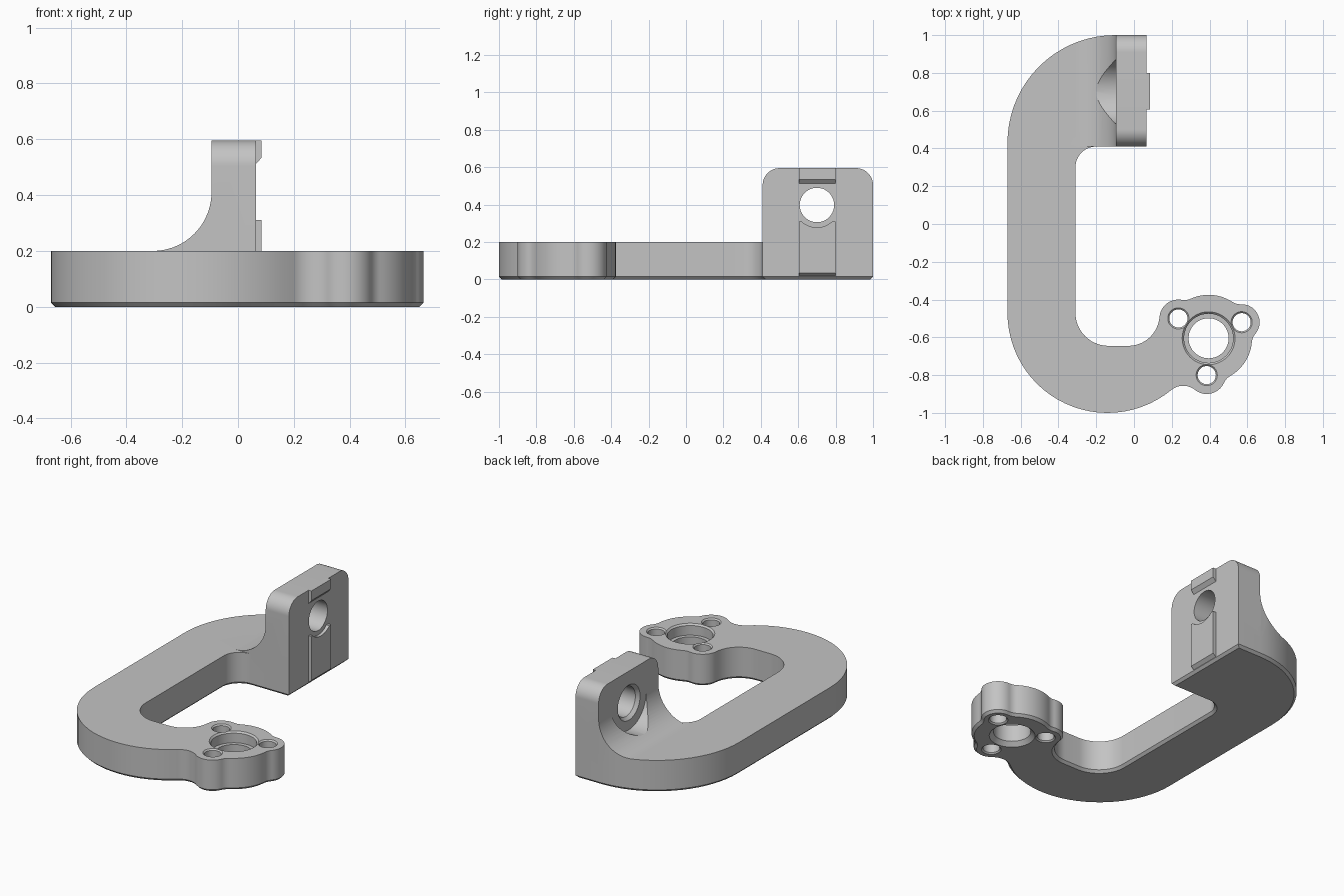
import bpy, bmesh
from math import atan2, ceil, cos, pi, radians, sin, tau
from mathutils import Vector

if "Cube" in bpy.data.objects:
    bpy.data.objects.remove(bpy.data.objects["Cube"])

GREY = (0.55, 0.55, 0.55, 1)
metal = bpy.data.materials.new("plain_grey")
metal.use_nodes = True
metal.diffuse_color = GREY
metal.node_tree.nodes["Principled BSDF"].inputs["Base Color"].default_value = GREY


def loft(name, rings):
    """Closed solid through equal-length rings, capped at both ends."""
    bm = bmesh.new()
    loops = [[bm.verts.new(p) for p in ring] for ring in rings]
    n = len(loops[0])
    for a, b in zip(loops, loops[1:]):
        for i in range(n):
            j = (i + 1) % n
            bm.faces.new((a[i], a[j], b[j], b[i]))
    bm.faces.new(loops[0])
    bm.faces.new(loops[-1])
    bmesh.ops.recalc_face_normals(bm, faces=bm.faces)
    mesh = bpy.data.meshes.new(name)
    bm.to_mesh(mesh)
    bm.free()
    mesh.materials.append(metal)
    obj = bpy.data.objects.new(name, mesh)
    bpy.context.collection.objects.link(obj)
    return obj


def lathe(profile, centre, axis):
    """Round cutter: (radius, height) steps along the z or x axis."""
    steps = [i * tau / 48 for i in range(48)]
    u, v = centre
    if axis == "z":
        return loft("cutter", [[(u + r * cos(t), v + r * sin(t), h) for t in steps]
                               for r, h in profile])
    return loft("cutter", [[(h, u + r * cos(t), v + r * sin(t)) for t in steps]
                           for r, h in profile])


def combine(obj, other, operation):
    other.hide_render = True
    mod = obj.modifiers.new(operation.title(), "BOOLEAN")
    mod.operation, mod.object, mod.solver = operation, other, "EXACT"
    bpy.context.view_layer.objects.active = obj
    bpy.ops.object.modifier_apply(modifier=mod.name)
    bpy.data.objects.remove(other)


def arc(c, r, start, end, ccw=True):
    sweep = (end - start) % tau if ccw else -((start - end) % tau)
    n = max(2, ceil(abs(sweep) / radians(5)))
    return [Vector((c[0] + r * cos(start + sweep * i / n),
                    c[1] + r * sin(start + sweep * i / n))) for i in range(n + 1)]


def angle(v):
    return atan2(v.y, v.x)


def blend_centre(a, ra, b, rb, rf):
    """Centre of the hollow fillet on the right of the line from a to b."""
    d = b - a
    p, q = ra + rf, rb + rf
    along = (p * p + d.length_squared - q * q) / (2 * d.length)
    side = (p * p - along * along) ** 0.5
    d.normalize()
    return a + d * along + Vector((d.y, -d.x)) * side


def arm_outline():
    low, hub, inner = Vector((-.14, -.47)), Vector((.395, -.605)), Vector((-.03, -.48))
    left_lobe = Vector((.235, -.5))
    chain = [(low, .53), (Vector((.385, -.8)), .1), (hub, .23),
             (Vector((.57, -.52)), .095), (hub, .23), (left_lobe, .1)]
    pts = [Vector((.065, 1))] + arc((-.1, .43), .57, pi / 2, pi)
    start = pi
    # Lower bend and lobed end, joined with hollow fillets
    for (a, ra), (b, rb) in zip(chain, chain[1:]):
        rf = .1 if a is low else .08
        f = blend_centre(a, ra, b, rb, rf)
        pts += arc(a, ra, start, angle(f - a))
        pts += arc(f, rf, angle(a - f), angle(b - f), False)
        start = angle(f - b)
    pts += arc(left_lobe, .1, start, angle(inner - left_lobe))
    # Inner edge of the C shape
    pts += arc(inner, .165, angle(left_lobe - inner), -pi / 2, False)
    pts += arc((-.135, -.47), .175, -pi / 2, -pi, False)
    pts += arc((-.2, .3), .11, pi, pi / 2, False)
    pts.append(Vector((.065, .41)))
    clean = []
    for p in pts:
        if not clean or (p - clean[-1]).length > .003:
            clean.append(p)
    return clean


def inset(pts, amount):
    out = []
    for i, p in enumerate(pts):
        d0 = (p - pts[i - 1]).normalized()
        d1 = (pts[(i + 1) % len(pts)] - p).normalized()
        n0, n1 = Vector((-d0.y, d0.x)), Vector((-d1.y, d1.x))
        out.append(p + (n0 + n1) * amount / (1 + n0.dot(n1)))
    return out


def at_z(pts, z):
    return [(p.x, p.y, z) for p in pts]


def along_y(name, profile, y0, y1):
    return loft(name, [[(x, y, z) for x, z in profile] for y in (y0, y1)])


# Flat C-shaped arm with a chamfered underside
outline = arm_outline()
arm = loft("bracket_arm", [at_z(inset(outline, .015), 0), at_z(outline, .015),
                           at_z(outline, .2)])

# Upright mounting block with a curved foot and rounded top corners
foot = [tuple(p) for p in arc((-.305, .41), .21, -pi / 2, 0)]
upright = along_y("upright", [(-.305, .1), *foot, (-.095, .7), (.2, .7), (.2, .1)], .3, 1.1)
corners = arc((.91, .505), .09, 0, pi / 2) + arc((.5, .505), .09, pi / 2, pi)
side = [(1, .05), *[tuple(p) for p in corners], (.41, .05)]
combine(upright, loft("side_shape", [[(x, y, z) for y, z in side] for x in (-.6, .3)]), "INTERSECT")
combine(upright, loft("plan_shape", [at_z(outline, .03), at_z(outline, .8)]), "INTERSECT")
combine(arm, upright, "UNION")

# Scoop and cross hole through the upright
HOLE = (.7, .398)
combine(arm, lathe([(.17, -.5), (.17, -.095)], HOLE, "x"), "DIFFERENCE")
combine(arm, lathe([(.125, -.11), (.11, -.095), (.092, -.075), (.092, .2)], HOLE, "x"), "DIFFERENCE")

# Stepped centre bore and three screw holes in the lobed end
combine(arm, lathe([(.15, -.02), (.13, 0), (.106, .025), (.106, .13), (.13, .13),
                    (.13, .19), (.14, .2), (.15, .21)], (.395, -.605), "z"), "DIFFERENCE")
for spot in ((.235, -.5), (.57, -.52), (.385, -.8)):
    combine(arm, lathe([(.066, -.01), (.048, .008), (.048, .192), (.066, .21)], spot, "z"),
            "DIFFERENCE")

# Raised locating pads on the mounting face
upper_pad = along_y("upper_pad", [(.05, .595), (.085, .595), (.085, .535), (.065, .512),
                                  (.05, .512)], .605, .8)
lower_pad = along_y("lower_pad", [(.05, .018), (.065, .018), (.085, .035), (.085, .31),
                                  (.05, .31)], .605, .8)
combine(lower_pad, lathe([(.12, 0), (.12, .2)], HOLE, "x"), "DIFFERENCE")

# Smooth curves, sharp edges
bpy.ops.object.select_all(action="DESELECT")
for obj in (arm, upper_pad, lower_pad):
    obj.select_set(True)
bpy.context.view_layer.objects.active = arm
bpy.ops.object.shade_smooth_by_angle(angle=radians(25))
